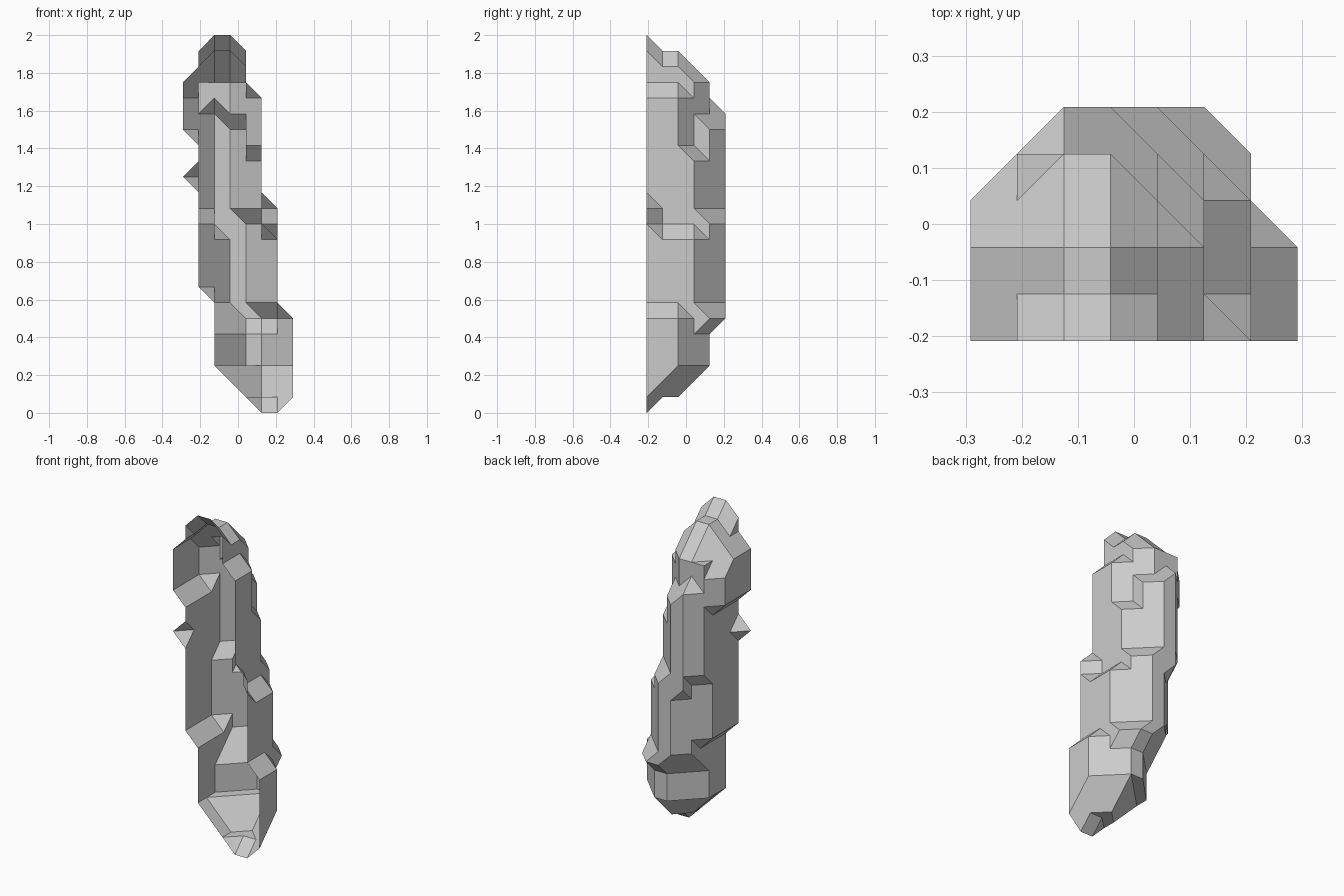
import bpy, bmesh
from itertools import product

if "Cube" in bpy.data.objects:
    bpy.data.objects.remove(bpy.data.objects["Cube"])

# Low-poly stone shell, open at the front, on a lattice with 1/12 unit spacing.
# Horizontal sections: z from, z to, x left, x right, depth where the left and
# right 45-degree chamfers begin, overall depth
SECTIONS = [
    (0, 0, 5, 6, 0, 0, 0), (1, 1, 4, 7, 1, 0, 2), (2, 2, 3, 7, 1, 1, 3),
    (3, 5, 2, 7, 2, 2, 4), (6, 6, 2, 7, 3, 2, 5), (7, 7, 2, 6, 4, 3, 5),
    (8, 11, 1, 6, 3, 3, 5), (12, 12, 1, 5, 3, 4, 5), (13, 17, 1, 5, 4, 3, 5),
    (18, 18, 0, 5, 3, 3, 5), (19, 19, 0, 5, 3, 2, 5), (20, 20, 0, 5, 3, 2, 4),
    (21, 21, 0, 4, 3, 3, 4), (22, 22, 1, 4, 2, 2, 3), (23, 23, 1, 4, 0, 0, 1),
    (24, 24, 2, 3, 0, 0, 0),
]
solid = set()
for z0, z1, x0, x1, left, right, depth in SECTIONS:
    for z, y in product(range(z0, z1 + 1), range(depth + 1)):
        for x in range(x0 + max(0, y - left), x1 - max(0, y - right) + 1):
            solid.add((x, y, z))
# small knobs and notches
solid |= {(6, 0, 12), (6, 0, 13), (0, 0, 15), (2, 2, 23), (3, 2, 23),
          (6, 4, 6), (5, 5, 6), (2, 5, 12), (1, 4, 20)}
solid -= {(5, 3, 17), (5, 3, 18), (0, 3, 21)}


def distance(p, q):
    return sum(abs(a - b) for a, b in zip(p, q))


def pieces(cell):
    """Convex pieces filling one lattice cell: block, chamfer or corner spikes."""
    corners = [tuple(c + d for c, d in zip(cell, o)) for o in product((0, 1), repeat=3)]
    pts = [p for p in corners if p in solid]
    gone = [p for p in corners if p not in solid]
    if len(pts) >= 7 or (len(pts) == 6 and distance(*gone) != 2):
        return [pts]
    spikes = []
    for p in pts:
        near = [q for q in pts if distance(p, q) == 1]
        if len(near) == 3:
            spikes.append([p] + near)
    return spikes


# outer faces only: a patch shared by two cells cancels itself out
patches = {}


def toggle(points):
    key = frozenset(points)
    if patches.pop(key, None) is None:
        patches[key] = points


for cell in product(range(-1, 8), range(0, 6), range(-1, 25)):
    for pts in pieces(cell):
        hull = bmesh.new()
        for p in pts:
            hull.verts.new(p)
        bmesh.ops.convex_hull(hull, input=hull.verts[:])
        bmesh.ops.triangulate(hull, faces=hull.faces[:])
        for f in hull.faces:
            tri = [tuple(round(c) for c in v.co) for v in f.verts]
            flat = [a for a in range(3) if len({p[a] for p in tri}) == 1]
            if not flat:
                toggle(tri)
                continue
            if flat[0] == 1 and tri[0][1] == 0:
                continue                    # open front
            mid = [c + 0.5 for c in cell]
            mid[flat[0]] = tri[0][flat[0]]
            for i in range(3):
                a, b = tri[i], tri[(i + 1) % 3]
                if distance(a, b) == 1:
                    toggle([a, b, tuple(mid)])
        hull.free()

bm = bmesh.new()
verts = {}
for tri in patches.values():
    for x, y, z in tri:
        if (x, y, z) not in verts:
            verts[x, y, z] = bm.verts.new(((x - 3.5) / 12, (y - 2.5) / 12, z / 12))
    bm.faces.new([verts[p] for p in tri])

# merge coplanar facets into the large flat faces, back wall facing +y
bmesh.ops.recalc_face_normals(bm, faces=bm.faces[:])
bmesh.ops.dissolve_limit(bm, angle_limit=0.02, verts=bm.verts[:], edges=bm.edges[:])
if sum(f.normal.y * f.calc_area() for f in bm.faces) < 0:
    bmesh.ops.reverse_faces(bm, faces=bm.faces[:])
mesh = bpy.data.meshes.new("stone_shell")
bm.to_mesh(mesh)
bm.free()
bpy.context.collection.objects.link(bpy.data.objects.new("stone_shell", mesh))
